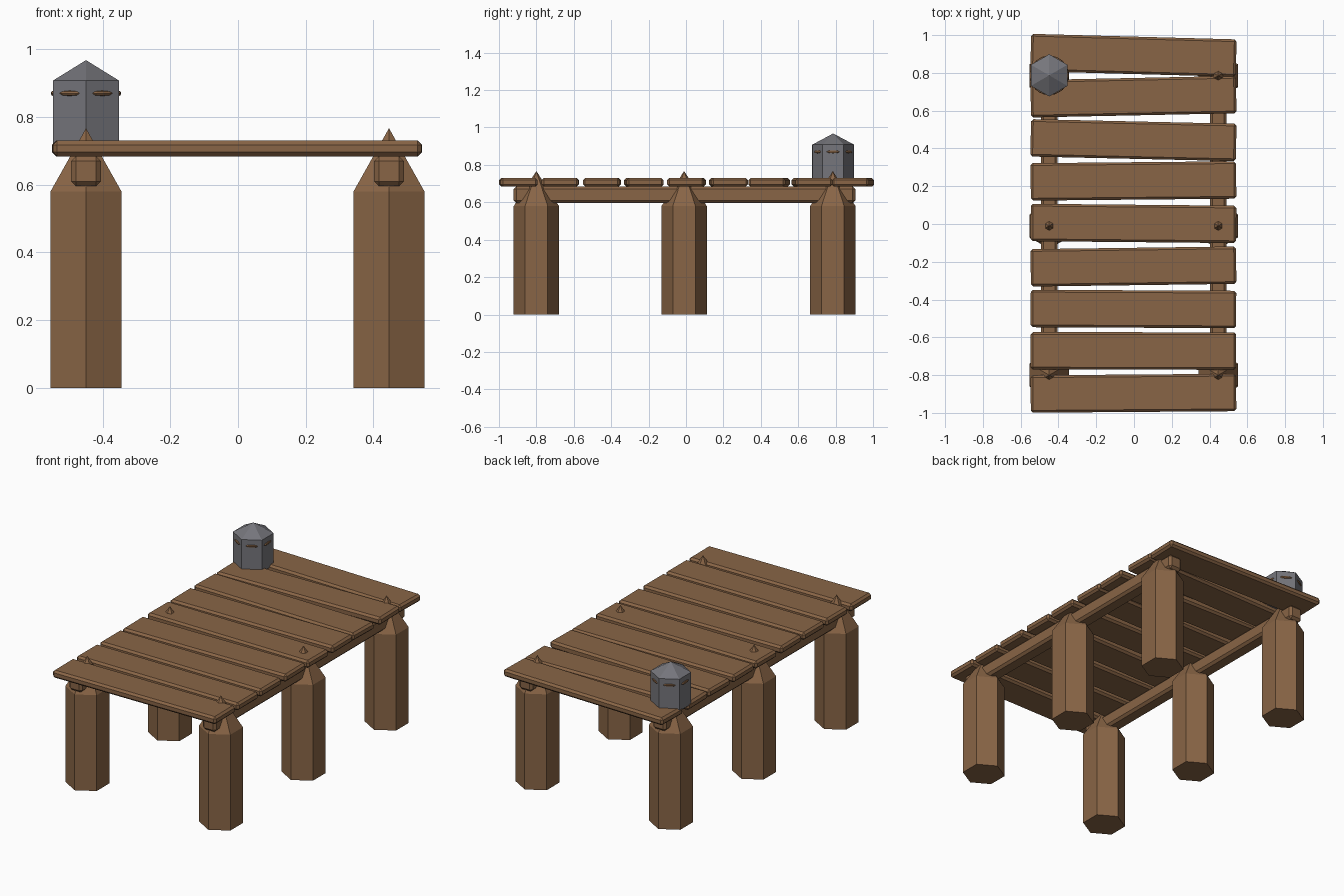
import bpy, math
from mathutils import Matrix, Vector

if "Cube" in bpy.data.objects:
    bpy.data.objects.remove(bpy.data.objects["Cube"])


def material(name, rgb):
    m = bpy.data.materials.new(name)
    m.diffuse_color = (*rgb, 1)
    m.use_nodes = True
    m.node_tree.nodes["Principled BSDF"].inputs["Base Color"].default_value = m.diffuse_color
    return m


WOOD = material("brown wood", (0.25, 0.130, 0.061))
STONE = material("grey metal", (0.18, 0.18, 0.20))


def finish(name, mat):
    ob = bpy.context.object
    ob.name = name
    ob.data.materials.append(mat)
    return ob


def block(name, centre, size, bevel, turn=0):
    """Box with chamfered edges, turned about z."""
    bpy.ops.mesh.primitive_cube_add(size=1, location=centre, rotation=(0, 0, turn))
    ob = finish(name, WOOD)
    ob.data.transform(Matrix.Diagonal((*size, 1)))
    mod = ob.modifiers.new("chamfer", 'BEVEL')
    mod.width = bevel
    mod.segments = 1
    mod.limit_method = 'ANGLE'
    return ob


def pointed_hexagon(name, x, y, radius, z0, z1, tip, mat):
    """Hexagonal column with a pyramid top, corners facing +y and -y."""
    ring = [(radius * math.cos(math.radians(90 + 60 * i)),
             radius * math.sin(math.radians(90 + 60 * i))) for i in range(6)]
    verts = [(a, b, z) for z in (z0, z1) for a, b in ring] + [(0, 0, tip)]
    faces = [tuple(range(5, -1, -1))]
    for i in range(6):
        j = (i + 1) % 6
        faces += [(i, j, 6 + j, 6 + i), (6 + i, 6 + j, 12)]
    mesh = bpy.data.meshes.new(name)
    mesh.from_pydata(verts, [], faces)
    mesh.materials.append(mat)
    ob = bpy.data.objects.new(name, mesh)
    ob.location = (x, y, 0)
    bpy.context.collection.objects.link(ob)


# Posts and the long beams resting on them
for x in (-0.449, 0.446):
    for y in (-0.80, -0.01, 0.785):
        pointed_hexagon("post", x, y, 0.121, 0, 0.58, 0.767, WOOD)
    block("beam", (x, -0.008, 0.64), (0.088, 1.826, 0.088), 0.014)

# Deck planks: centre y and the rise from left end to right end
planks = [(-0.896, 0.008), (-0.672, -0.002), (-0.45, -0.005),
          (-0.225, 0.014), (0.003, -0.010), (0.228, 0.010),
          (0.444, -0.024), (0.674, 0.022), (0.893, -0.029)]
for y, rise in planks:
    block("plank", (-0.003, y, 0.707), (1.088, 0.198, 0.046), 0.012, rise / 1.08)

# Lantern with a slit on every side
LX, LY, LR = -0.449, 0.787, 0.112
pointed_hexagon("lantern", LX, LY, LR, 0.715, 0.908, 0.968, STONE)
for i in range(6):
    a = math.radians(60 * i)
    d = LR * math.cos(math.pi / 6)
    bpy.ops.mesh.primitive_uv_sphere_add(
        segments=8, ring_count=4, radius=1,
        location=(LX + d * math.cos(a), LY + d * math.sin(a), 0.870), rotation=(0, 0, a))
    slit = finish("lantern_slit", WOOD)
    slit.data.transform(Matrix.Diagonal((0.007, 0.035, 0.008, 1)))
